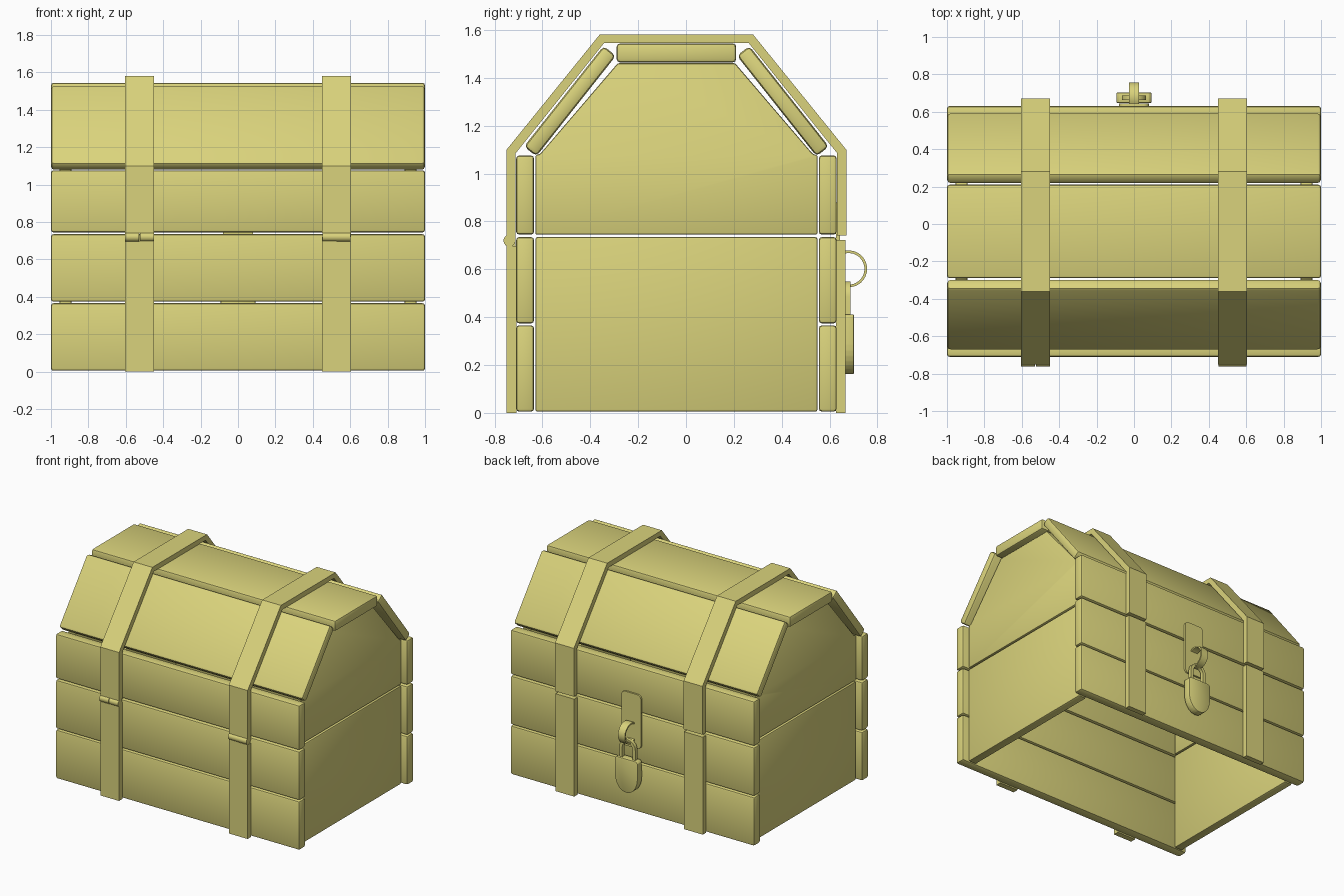
import bpy, bmesh
from math import sin, cos, radians, atan2, pi
from mathutils import Matrix

if "Cube" in bpy.data.objects:
    bpy.data.objects.remove(bpy.data.objects["Cube"], do_unlink=True)

COLOR = (0.70, 0.65, 0.20, 1)
mat = bpy.data.materials.new("straw yellow")
mat.use_nodes = True
mat.diffuse_color = COLOR
mat.node_tree.nodes["Principled BSDF"].inputs["Base Color"].default_value = COLOR

CY = -0.04      # depth centre of the chest body
parts = []


def prism(name, profile, lo, hi, axis="x", bevel=0.0):
    """Extrude a (y, z) profile along x, or an (x, z) profile along y."""
    bm = bmesh.new()
    verts = [bm.verts.new((lo, a, b) if axis == "x" else (a, lo, b)) for a, b in profile]
    face = bm.faces.new(verts)
    new = bmesh.ops.extrude_face_region(bm, geom=[face])["geom"]
    d = hi - lo
    bmesh.ops.translate(bm, verts=[v for v in new if isinstance(v, bmesh.types.BMVert)],
                        vec=(d, 0, 0) if axis == "x" else (0, d, 0))
    bmesh.ops.recalc_face_normals(bm, faces=bm.faces)
    if bevel:
        bmesh.ops.bevel(bm, geom=list(bm.edges), offset=bevel, segments=2,
                        profile=0.5, affect="EDGES")
    mesh = bpy.data.meshes.new(name)
    bm.to_mesh(mesh)
    bm.free()
    mesh.materials.append(mat)
    ob = bpy.data.objects.new(name, mesh)
    bpy.context.collection.objects.link(ob)
    parts.append(ob)
    return ob


def rect(a0, a1, b0, b1):
    return [(a0, b0), (a1, b0), (a1, b1), (a0, b1)]


def arc(ca, cb, r, start, end, n=20):
    steps = [radians(start + (end - start) * i / n) for i in range(n + 1)]
    return [(ca + r * cos(t), cb + r * sin(t)) for t in steps]


def mirrored(half):
    """Close a symmetric depth profile from its back half."""
    return [(CY + a, b) for a, b in half] + [(CY - a, b) for a, b in reversed(half)]


# Front and back wall planks
rows = [("bottom", 0.005, 0.366), ("middle", 0.374, 0.735), ("lid", 0.745, 1.076)]
for side, s in (("front", -1), ("back", 1)):
    for row, z0, z1 in rows:
        prism(f"{side}_{row}_plank", rect(CY + s * 0.595, CY + s * 0.67, z0, z1),
              -1, 1, bevel=0.013)

    # Sloping lid plank
    ang = atan2(0.417, -s * 0.33)
    c, n = cos(ang), sin(ang)
    slope = [(CY + s * 0.445 + u * c - v * n, 1.303 + u * n + v * c)
             for u, v in rect(-0.268, 0.268, -0.033, 0.033)]
    prism(f"{side}_slope_plank", slope, -1, 1, bevel=0.018)

prism("top_plank", rect(CY - 0.25, CY + 0.25, 1.465, 1.544), -1, 1, bevel=0.014)

# End panels
lid_end = mirrored([(0.59, 0.745), (0.59, 1.077), (0.57, 1.082), (0.245, 1.462)])
for side, s in (("right", -1), ("left", 1)):
    lo, hi = sorted((s * 0.89, s * 0.955))
    prism(f"{side}_end_panel", rect(CY - 0.59, CY + 0.59, 0.005, 0.735), lo, hi, bevel=0.01)
    prism(f"{side}_lid_end_panel", lid_end, lo, hi, bevel=0.008)

    # Straps over the lid and down the walls
    x0, x1 = s * 0.527 - 0.077, s * 0.527 + 0.077
    outer = [(0.71, 0.742), (0.71, 1.1), (0.32, 1.582)]
    inner = [(0.672, 0.742), (0.672, 1.085), (0.303, 1.545)]
    prism(f"{side}_lid_strap", mirrored(outer) + mirrored(inner)[::-1], x0, x1)
    prism(f"{side}_front_strap", rect(CY - 0.71, CY - 0.668, 0, 0.697), x0, x1)
    prism(f"{side}_back_strap", rect(CY + 0.668, CY + 0.706, 0, 0.722), x0, x1)

    # Hinge: one knuckle on the lid strap, one on the wall strap
    mid = s * 0.527
    out0, out1 = sorted((mid, mid + s * 0.077))
    in0, in1 = sorted((mid, mid - s * 0.077))
    prism(f"{side}_lid_hinge_knuckle", arc(-0.738, 0.72, 0.025, 0, 345, 15), out0, out1 - 0.002)
    prism(f"{side}_wall_hinge_knuckle", arc(-0.738, 0.72, 0.025, 0, 345, 15), in0 + 0.002, in1)
    prism(f"{side}_hinge_leaf", rect(-0.75, -0.712, 0.69, 0.72), in0, in1)
    prism(f"{side}_lid_hinge_leaf", rect(-0.75, -0.712, 0.72, 0.745), out0, out1)

# Hasp plate with rounded corners
plate = (arc(0.05, 0.85, 0.03, 0, 90, 5) + arc(-0.05, 0.85, 0.03, 90, 180, 5)
         + arc(-0.05, 0.51, 0.03, 180, 270, 5) + arc(0.05, 0.51, 0.03, 270, 360, 5))
prism("hasp_plate", plate, 0.627, 0.643, axis="y")

# Staple band curving out of the hasp
prism("hasp_staple", arc(0.68, 0.602, 0.077, -122, 122)
      + arc(0.68, 0.602, 0.066, 122, -122), -0.028, 0.028)

# Padlock
shackle = ([(0.065, 0.39)] + arc(0, 0.485, 0.065, 0, 180) + [(-0.065, 0.39), (-0.042, 0.39)]
           + arc(0, 0.485, 0.042, 180, 0) + [(0.042, 0.39)])
prism("padlock_shackle", shackle, 0.662, 0.687, axis="y")
body = [(0.08, 0.412), (0.093, 0.4)] + [
    (0.093 * cos(t), 0.285 + 0.123 * sin(t)) for t in [-pi * i / 16 for i in range(17)]
] + [(-0.093, 0.4), (-0.08, 0.412)]
prism("padlock_body", body, 0.648, 0.702, axis="y", bevel=0.004)

# Smooth the rounded edges, keep the corners sharp
bpy.ops.object.select_all(action="DESELECT")
for ob in parts:
    ob.select_set(True)
bpy.context.view_layer.objects.active = parts[0]
bpy.ops.object.shade_smooth_by_angle(angle=radians(30))
